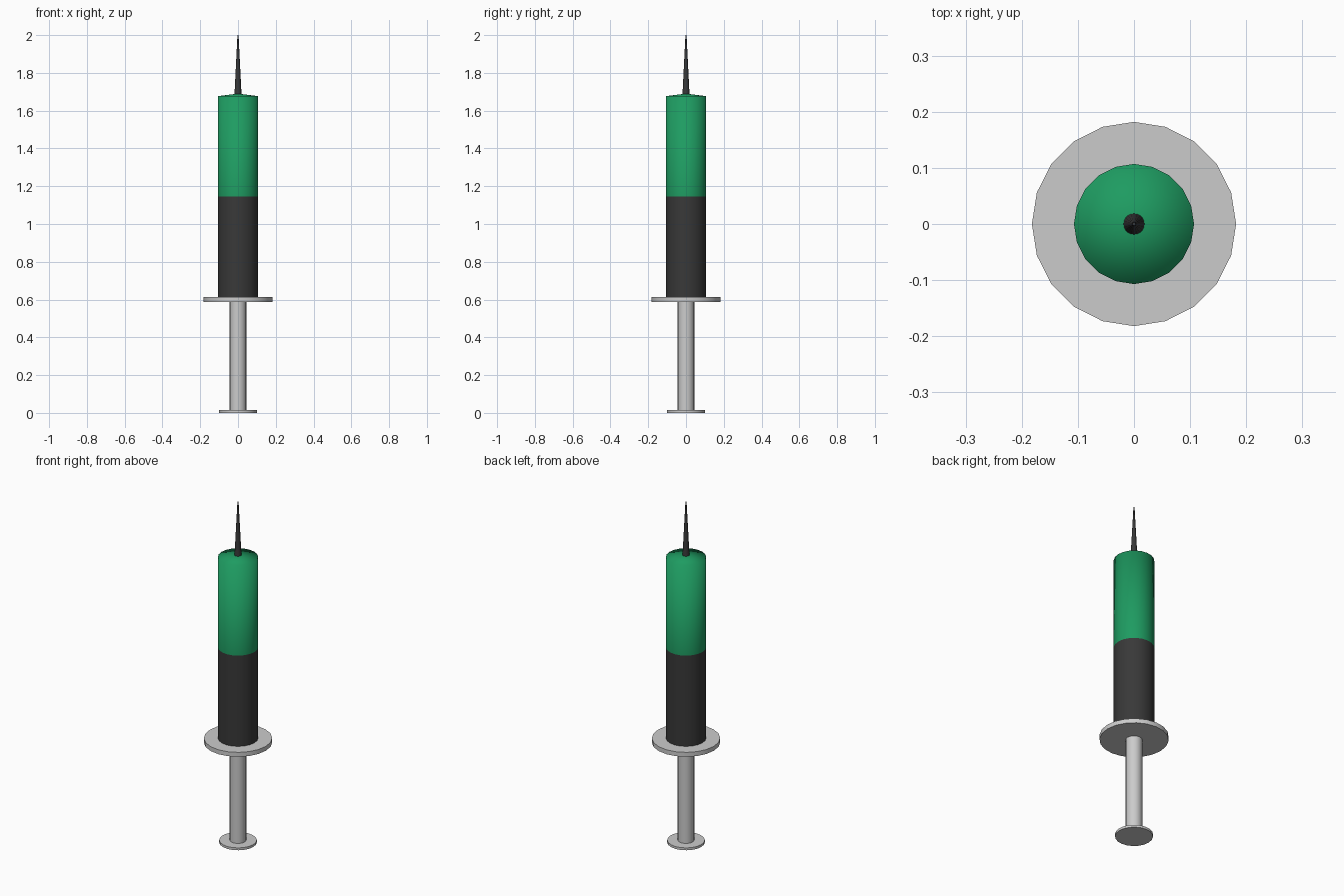
import bpy, bmesh
from math import cos, sin, pi, radians

if "Cube" in bpy.data.objects:
    bpy.data.objects.remove(bpy.data.objects["Cube"])

SIDES = 20


def material(name, rgb):
    m = bpy.data.materials.new(name)
    m.diffuse_color = (*rgb, 1.0)
    m.use_nodes = True
    m.node_tree.nodes["Principled BSDF"].inputs["Base Color"].default_value = m.diffuse_color
    return m


def lathe(name, profile, mat=None, angle=40):
    """Revolve (radius, z) points, listed bottom to top, around z."""
    bm = bmesh.new()
    rings = []
    for r, z in profile:
        if r == 0:
            rings.append([bm.verts.new((0, 0, z))])
        else:
            rings.append([bm.verts.new((r * cos(2 * pi * i / SIDES),
                                        r * sin(2 * pi * i / SIDES), z))
                          for i in range(SIDES)])
    for a, b in zip(rings, rings[1:]):
        for i in range(SIDES):
            j = (i + 1) % SIDES
            if len(a) == 1:
                bm.faces.new((a[0], b[j], b[i]))
            elif len(b) == 1:
                bm.faces.new((a[i], a[j], b[0]))
            else:
                bm.faces.new((a[i], a[j], b[j], b[i]))
    me = bpy.data.meshes.new(name)
    bm.to_mesh(me)
    bm.free()
    for p in me.polygons:
        p.use_smooth = True
    me.set_sharp_from_angle(angle=radians(angle))
    ob = bpy.data.objects.new(name, me)
    bpy.context.collection.objects.link(ob)
    if mat:
        me.materials.append(mat)
    return ob


def disc(name, r, z0, z1):
    return lathe(name, [(0, z0), (r, z0), (r, z1), (0, z1)])


green = material("green", (0.013, 0.33, 0.12))
black = material("black", (0.04, 0.04, 0.04))

# Plunger: thumb plate and rod
disc("thumb_plate", 0.1, 0, 0.014)
lathe("plunger_rod", [(0.044, 0.012), (0.044, 0.59)])

# Finger flange
disc("finger_flange", 0.182, 0.587, 0.613)

# Barrel: dark lower half, green upper half with softly shaded shoulder
lathe("lower_barrel", [(0.107, 0.61), (0.107, 1.146)], black)
lathe("upper_barrel", [(0.107, 1.146), (0.107, 1.677), (0, 1.69)], green, 180)

# Needle
lathe("needle", [(0.019, 1.68), (0.003, 2.0), (0, 2.0)], black)
